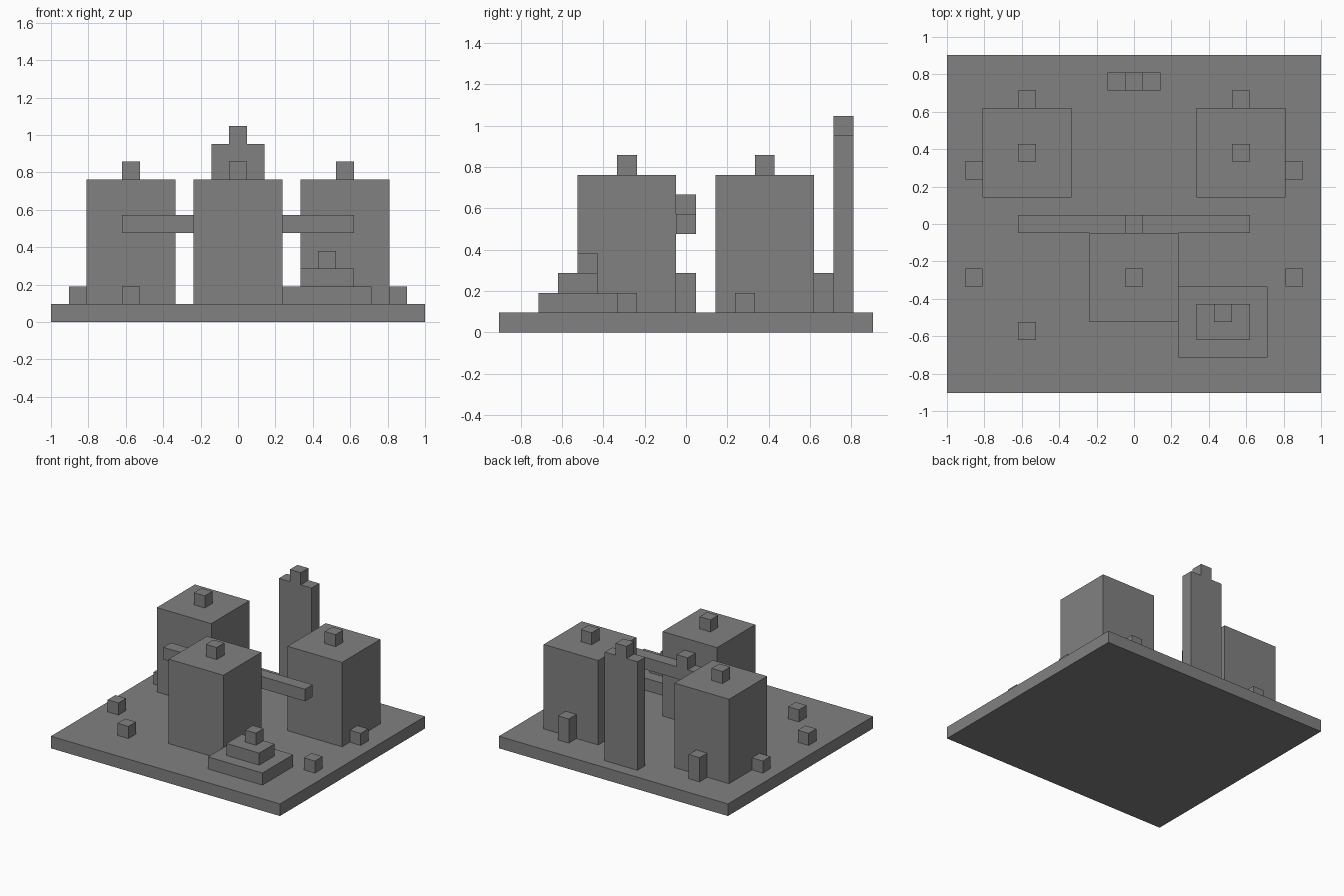
import bpy
from mathutils import Vector

cube = bpy.data.objects.get("Cube")
if cube:
    bpy.data.objects.remove(cube, do_unlink=True)

U = 2 / 21  # one building block

stone = bpy.data.materials.new("grey stone")
stone.use_nodes = True
grey = (0.22, 0.22, 0.22, 1)
stone.diffuse_color = grey
stone.node_tree.nodes["Principled BSDF"].inputs["Base Color"].default_value = grey


def block(name, x, y, z, width=1, depth=1, height=1):
    """Box centred on x, y with its bottom at z, all in blocks."""
    bpy.ops.mesh.primitive_cube_add(size=1)
    obj = bpy.context.object
    obj.name = name
    size = Vector((width, depth, height)) * U
    centre = Vector((x, y, z + height / 2)) * U
    for v in obj.data.vertices:
        v.co = v.co * size + centre
    obj.data.materials.append(stone)
    return obj


# Ground slab
block("base", 0, 0, 0, 21, 19, 1)

# Three towers, each with a roof block and a rear porch
for side, x, y in (("left", 6, 4), ("right", -6, 4), ("front", 0, -3)):
    block(side + "_tower", x, y, 1, 5, 5, 7)
    block(side + "_tower_roof_block", x, y, 8)
    block(side + "_tower_rear_porch", x, y + 3, 1, 1, 1, 2)

# Raised beam behind the front tower
block("beam", 0, 0, 5, 13)
block("beam_top_block", 0, 0, 6)

# Stepped platform at the front left
block("platform_lower", 5, -5.5, 1, 5, 4)
block("platform_middle", 5, -5.5, 2, 3, 2)
block("platform_top", 5, -5, 3)

# Slim spire at the back
block("spire", 0, 8, 1, 3, 1, 9)
block("spire_tip", 0, 8, 10)

# Loose blocks on the ground
for side, sign in (("left", 1), ("right", -1)):
    block(side + "_rear_ground_block", 9 * sign, 3, 1)
    block(side + "_front_ground_block", 9 * sign, -3, 1)
block("corner_ground_block", -6, -6, 1)
